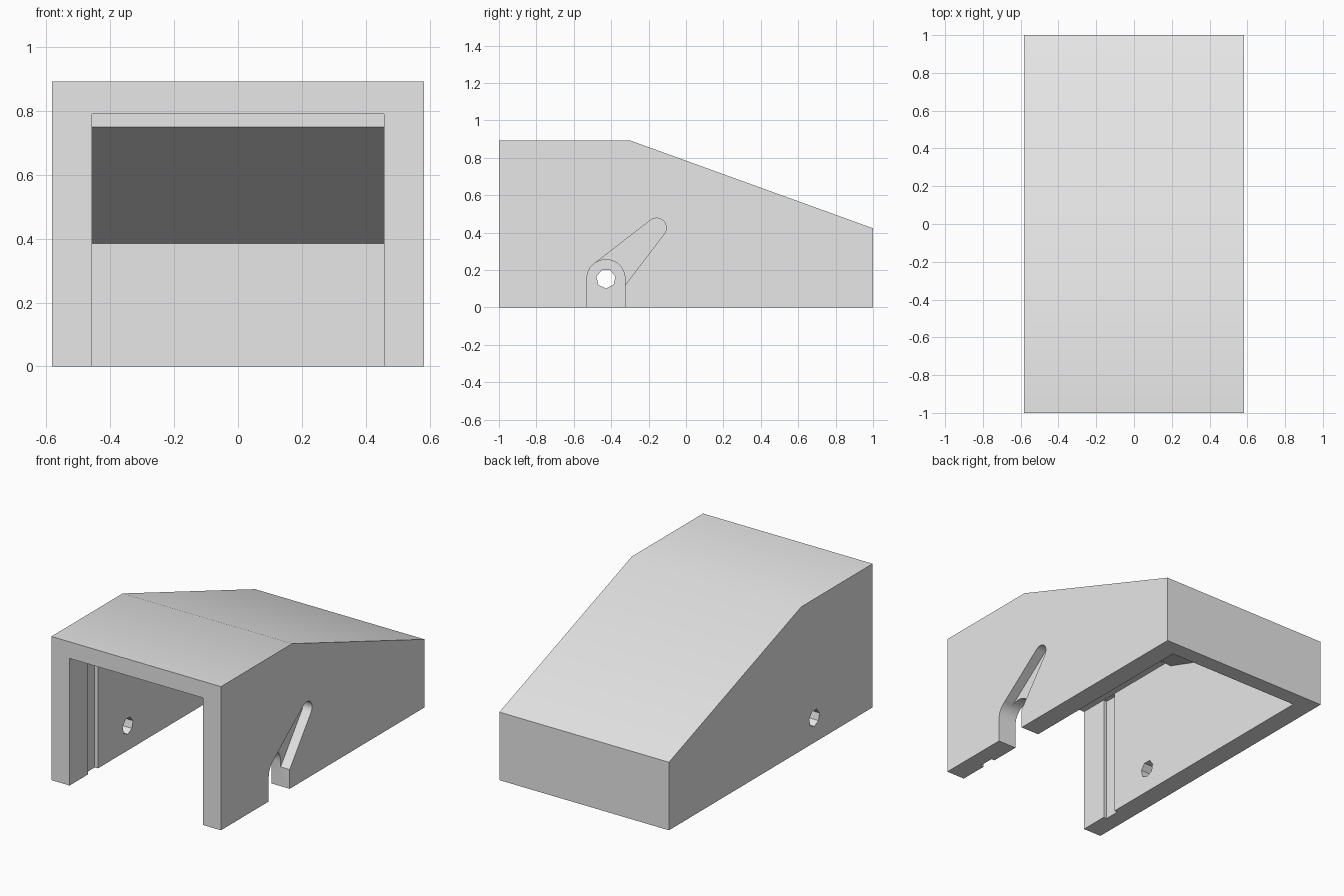
import bpy, bmesh
from math import acos, atan2, cos, hypot, pi, sin
from mathutils import Vector

if "Cube" in bpy.data.objects:
    bpy.data.objects.remove(bpy.data.objects["Cube"], do_unlink=True)

grey = bpy.data.materials.new("light_grey")
grey.use_nodes = True
grey.diffuse_color = (0.8, 0.8, 0.8, 1)
grey.node_tree.nodes["Principled BSDF"].inputs["Base Color"].default_value = (0.8, 0.8, 0.8, 1)


def extrude_profile(name, profile, x0, x1):
    """Solid from a side profile of (y, z) points, extruded along x."""
    bm = bmesh.new()
    face = bm.faces.new([bm.verts.new((x0, y, z)) for y, z in profile])
    new = bmesh.ops.extrude_face_region(bm, geom=[face])["geom"]
    verts = [v for v in new if isinstance(v, bmesh.types.BMVert)]
    bmesh.ops.translate(bm, verts=verts, vec=Vector((x1 - x0, 0, 0)))
    bmesh.ops.recalc_face_normals(bm, faces=bm.faces)
    mesh = bpy.data.meshes.new(name)
    bm.to_mesh(mesh)
    bm.free()
    mesh.materials.append(grey)
    obj = bpy.data.objects.new(name, mesh)
    bpy.context.collection.objects.link(obj)
    return obj


def arc(centre, radius, start, end, steps):
    angles = [start + (end - start) * i / steps for i in range(steps + 1)]
    return [(centre[0] + radius * cos(a), centre[1] + radius * sin(a)) for a in angles]


def rect(y0, y1, z0, z1):
    return [(y0, z0), (y1, z0), (y1, z1), (y0, z1)]


half_width, inner = 0.583, 0.458
pivot, tip = (-0.428, 0.153), (-0.157, 0.426)
big, small = 0.103, 0.052

# Sloped outer shell
cover = extrude_profile("sloped_cover", [(-1, 0), (1, 0), (1, 0.423), (-0.3, 0.893), (-1, 0.893)],
                        -half_width, half_width)

# Hollow inside, open at the front and bottom, with a step in the ceiling
hollow = [(-1.1, -0.1), (0.9, -0.1), (0.9, 0.385), (-0.21, 0.75), (-0.21, 0.79), (-1.1, 0.79)]

# Arched notch, and the tapered slanting recess around it
arch = [(pivot[0] - big, -0.1), (pivot[0] + big, -0.1)] + arc(pivot, big, 0, pi, 10)
dy, dz = tip[0] - pivot[0], tip[1] - pivot[1]
slant, spread = atan2(dz, dy), acos((big - small) / hypot(dy, dz))
recess = (arc(tip, small, slant - spread, slant + spread, 8)
          + arc(pivot, big - 0.001, slant + spread, slant - spread + 2 * pi, 12))

# Round pin hole in the opposite wall
hole = arc(pivot, 0.052, -pi / 2, 3 * pi / 2, 7)[:-1]

cutters = [
    extrude_profile("hollow_cutter", hollow, -inner, inner),
    extrude_profile("panel_groove_cutter", rect(-0.82, -0.722, -0.1, 0.788), -inner - 0.022, inner + 0.022),
    extrude_profile("arch_cutter", arch, 0.3, 0.7),
    extrude_profile("recess_cutter", recess, half_width - 0.062, 0.7),
    extrude_profile("pin_hole_cutter", hole, -0.7, -0.3),
]

bpy.ops.object.select_all(action="DESELECT")
bpy.context.view_layer.objects.active = cover
cover.select_set(True)
for cutter in cutters:
    mod = cover.modifiers.new(cutter.name, "BOOLEAN")
    mod.operation, mod.solver, mod.object = "DIFFERENCE", "EXACT", cutter
    bpy.ops.object.modifier_apply(modifier=mod.name)
    bpy.data.objects.remove(cutter, do_unlink=True)

bpy.ops.object.shade_smooth_by_angle()
